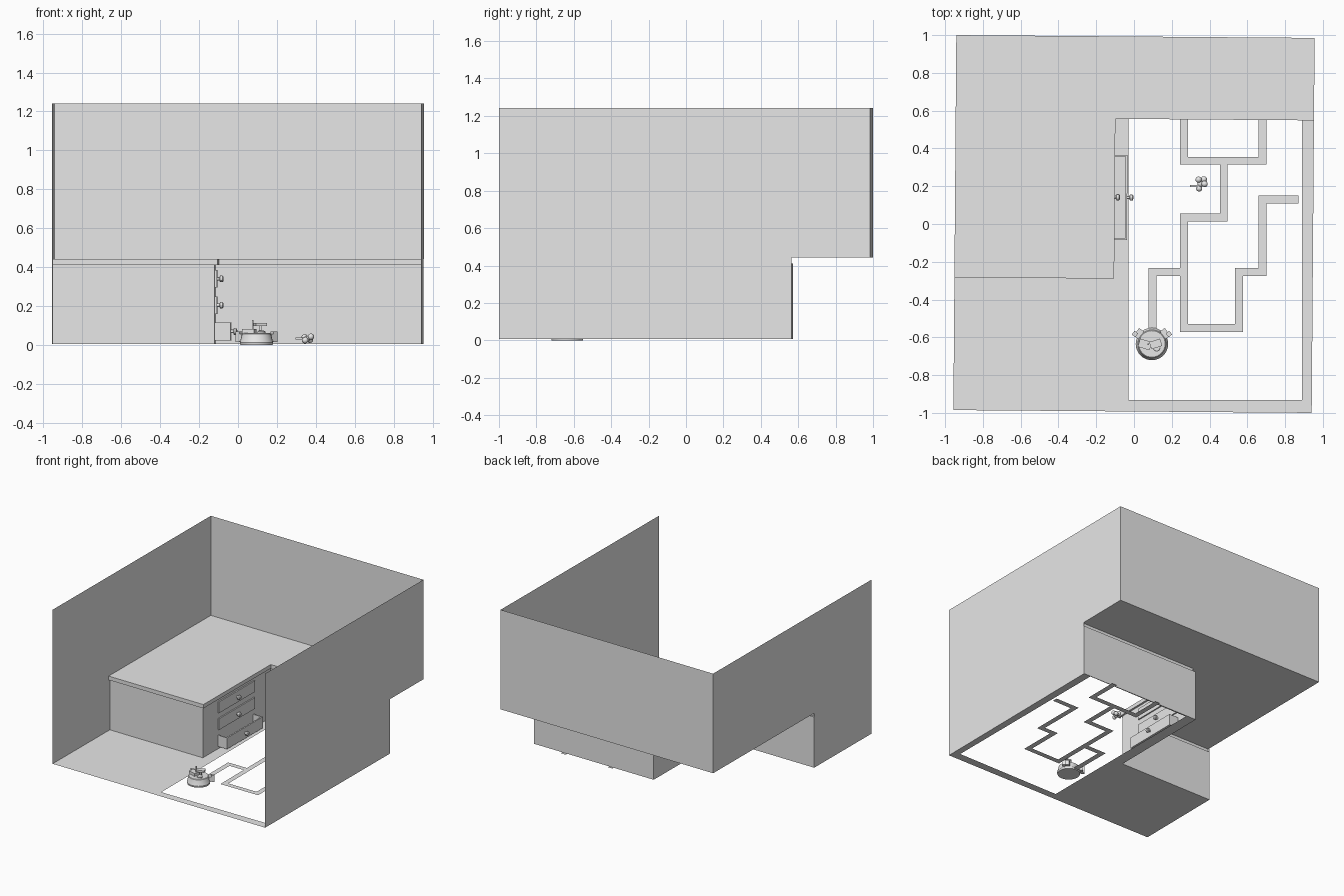
import bpy, bmesh, math
from mathutils import Matrix, Vector

if "Cube" in bpy.data.objects:
    bpy.data.objects.remove(bpy.data.objects["Cube"])

TURN = -0.0078            # the room sits very slightly askew
W, D, H = 0.9485, 0.9925, 1.242
FLOOR, LEDGE, LIP = 0.006, 0.443, 0.412

grey = bpy.data.materials.new("plain_grey")
grey.use_nodes = True
grey.diffuse_color = (0.8, 0.8, 0.8, 1)
grey.node_tree.nodes["Principled BSDF"].inputs["Base Color"].default_value = (0.8, 0.8, 0.8, 1)


def finish(name, bm, turn=0.0, fix=True):
    if fix:
        bmesh.ops.recalc_face_normals(bm, faces=bm.faces)
    me = bpy.data.meshes.new(name)
    bm.to_mesh(me)
    bm.free()
    me.materials.append(grey)
    ob = bpy.data.objects.new(name, me)
    ob.rotation_euler.z = turn
    bpy.context.collection.objects.link(ob)
    return ob


def sheet(name, pts, turn=TURN):
    bm = bmesh.new()
    bm.faces.new([bm.verts.new(p) for p in pts])
    return finish(name, bm, turn, False)


def box_into(bm, lo, hi, spin=0.0):
    lo, hi = Vector(lo), Vector(hi)
    m = Matrix.Translation((lo + hi) / 2) @ Matrix.Rotation(spin, 4, 'Z') @ Matrix.Diagonal((*(hi - lo), 1))
    bmesh.ops.create_cube(bm, size=1, matrix=m)


def boxes(name, spans, turn=0.0, spin=0.0):
    bm = bmesh.new()
    for lo, hi in spans:
        box_into(bm, lo, hi, spin)
    return finish(name, bm, turn)


def turned(name, rings, centre, axis='Z', sides=24, turn=0.0):
    """Stack of (radius, height) rings closed at both ends."""
    bm = bmesh.new()
    rows = []
    for r, h in rings:
        rows.append([bm.verts.new((r * math.cos(a), r * math.sin(a), h))
                     for a in (math.tau * i / sides for i in range(sides))])
    for a, b in zip(rows, rows[1:]):
        for i in range(sides):
            j = (i + 1) % sides
            bm.faces.new((a[i], a[j], b[j], b[i]))
    bm.faces.new(rows[0][::-1])
    bm.faces.new(rows[-1])
    if axis == 'X':
        bm.transform(Matrix.Rotation(math.pi / 2, 4, 'Y'))
    bm.transform(Matrix.Translation(centre))
    return finish(name, bm, turn)


# Outline of the raised ledge: front edge, inner corner, back edge
lip_path = [(-W, -0.29), (-0.103, -0.29), (-0.103, 0.556), (W, 0.556)]
wall_path = [(-W, -0.275), (-0.118, -0.275), (-0.118, 0.571), (W, 0.571)]

# Room walls, notched under the ledge
sheet("back_wall", [(-W, D, LEDGE), (W, D, LEDGE), (W, D, H), (-W, D, H)])
for name, x, y in (("left_wall", W, 0.571), ("right_wall", -W, -0.275)):
    sheet(name, [(x, -D, FLOOR), (x, y, FLOOR), (x, y, LEDGE),
                 (x, D, LEDGE), (x, D, H), (x, -D, H)])

# Ledge top, and its lip stepping back to the cabinet walls
sheet("ledge_top", [(x, y, LEDGE) for x, y in lip_path + [(W, D), (-W, D)]])
bm = bmesh.new()
rows = [[bm.verts.new((x, y, z)) for x, y in path]
        for path, z in ((lip_path, LEDGE), (lip_path, LIP), (wall_path, LIP), (wall_path, FLOOR))]
for a, b in zip(rows, rows[1:]):
    for i in range(3):
        bm.faces.new((b[i], b[i + 1], a[i + 1], a[i]))
finish("cabinet_walls", bm, TURN, False)

# Floor with a rectangular opening
unturn = Matrix.Rotation(-TURN, 3, 'Z')
hole = [unturn @ Vector((x, y, FLOOR))
        for x, y in ((-0.028, -0.932), (0.89, -0.932), (0.89, 0.56), (-0.028, 0.56))]
bm = bmesh.new()
for loop in ([(x, y, FLOOR) for x, y in wall_path + [(W, -D), (-W, -D)]], hole):
    vs = [bm.verts.new(p) for p in loop]
    for i in range(len(vs)):
        bm.edges.new((vs[i - 1], vs[i]))
bmesh.ops.triangle_fill(bm, use_beauty=True, use_dissolve=False, edges=bm.edges[:], normal=(0, 0, 1))
finish("floor", bm, TURN)

# Flat winding track across the opening
tracks = [
    [(0.264, 0.565), (0.264, 0.335), (0.68, 0.335), (0.68, 0.565)],
    [(0.475, 0.335), (0.475, 0.035), (0.264, 0.035), (0.264, -0.55), (0.557, -0.55),
     (0.557, -0.255), (0.68, -0.255), (0.68, 0.13), (0.85, 0.13)],
    [(0.264, -0.255), (0.097, -0.255), (0.097, -0.62)],
]
bm = bmesh.new()
R = 0.021
for track in tracks:
    for p, q in zip(track, track[1:]):
        x0, x1 = sorted((p[0], q[0]))
        y0, y1 = sorted((p[1], q[1]))
        bm.faces.new([bm.verts.new((x, y, FLOOR)) for x, y in (
            (x0 - R, y0 - R), (x1 + R, y0 - R), (x1 + R, y1 + R), (x0 - R, y1 + R))])
finish("floor_track", bm, 0, False)

# Drawers: two closed fronts, the lowest one pulled out as an open tray
Y0, Y1, YM = -0.085, 0.365, 0.14
knob = [(0.009, 0), (0.009, 0.012), (0.017, 0.015), (0.017, 0.027), (0.011, 0.032)]
for name, z, x in (("top", 0.34, -0.108), ("middle", 0.205, -0.108), ("bottom", 0.07, -0.037)):
    lo, hi = z - 0.045, z + 0.045
    spans = [((x - 0.011, Y0, lo), (x, Y1, hi))]
    if name == "bottom":
        spans += [((-0.118, Y0, lo), (x, Y0 + 0.008, hi)),
                  ((-0.118, Y1 - 0.008, lo), (x, Y1, hi)),
                  ((-0.118, Y0, lo), (x, Y1, lo + 0.008))]
    boxes(name + "_drawer", spans, TURN)
    turned(name + "_drawer_knob", knob, (x, YM, z), 'X', 12, TURN)

# Little round robot
C = (0.095, -0.635, 0)
turned("robot_body", [(0.083, 0), (0.086, 0.014), (0.084, 0.018), (0.074, 0.058), (0.07, 0.061)], C, sides=32)
turned("robot_button", [(0.02, 0.058), (0.02, 0.07), (0.014, 0.074)], (0.12, -0.655, 0), sides=16)
boxes("robot_left_plate", [((0.085, -0.655, 0.098), (0.145, -0.615, 0.114))], spin=0.3)
boxes("robot_right_plate", [((0.025, -0.66, 0.06), (0.09, -0.615, 0.084))], spin=-0.3)
boxes("robot_plate_post", [((0.108, -0.642, 0.06), (0.12, -0.63, 0.1))])
boxes("robot_antenna", [((0.072, -0.64, 0.08), (0.08, -0.632, 0.13))])
for name, s in (("left", 1), ("right", -1)):
    x = C[0] + s * 0.07
    boxes(f"robot_{name}_arm", [((x - 0.016, -0.605, 0.02), (x + 0.016, -0.555, 0.058))], spin=s * 0.65)
    x = C[0] + s * 0.09
    boxes(f"robot_{name}_hand", [((x - 0.012, -0.595, 0.016), (x + 0.012, -0.57, 0.07))], spin=s * 0.65)

# Small cluster of balls on a stem
bm = bmesh.new()
for x, y, z in ((0.342, 0.235, 0.04), (0.37, 0.236, 0.028), (0.374, 0.212, 0.043),
                (0.345, 0.188, 0.025), (0.352, 0.212, 0.03)):
    bmesh.ops.create_icosphere(bm, subdivisions=2, radius=0.017, matrix=Matrix.Translation((x, y, z)))
balls = finish("ball_cluster", bm)
boxes("ball_cluster_stem", [((0.296, 0.195, 0.03), (0.35, 0.206, 0.04))])

# Smooth only the rounded parts
bpy.ops.object.select_all(action='DESELECT')
for ob in bpy.context.collection.objects:
    if ob.type == 'MESH' and ob.name.endswith(("knob", "body", "button", "cluster")):
        ob.select_set(True)
        bpy.context.view_layer.objects.active = ob
bpy.ops.object.shade_smooth_by_angle()
